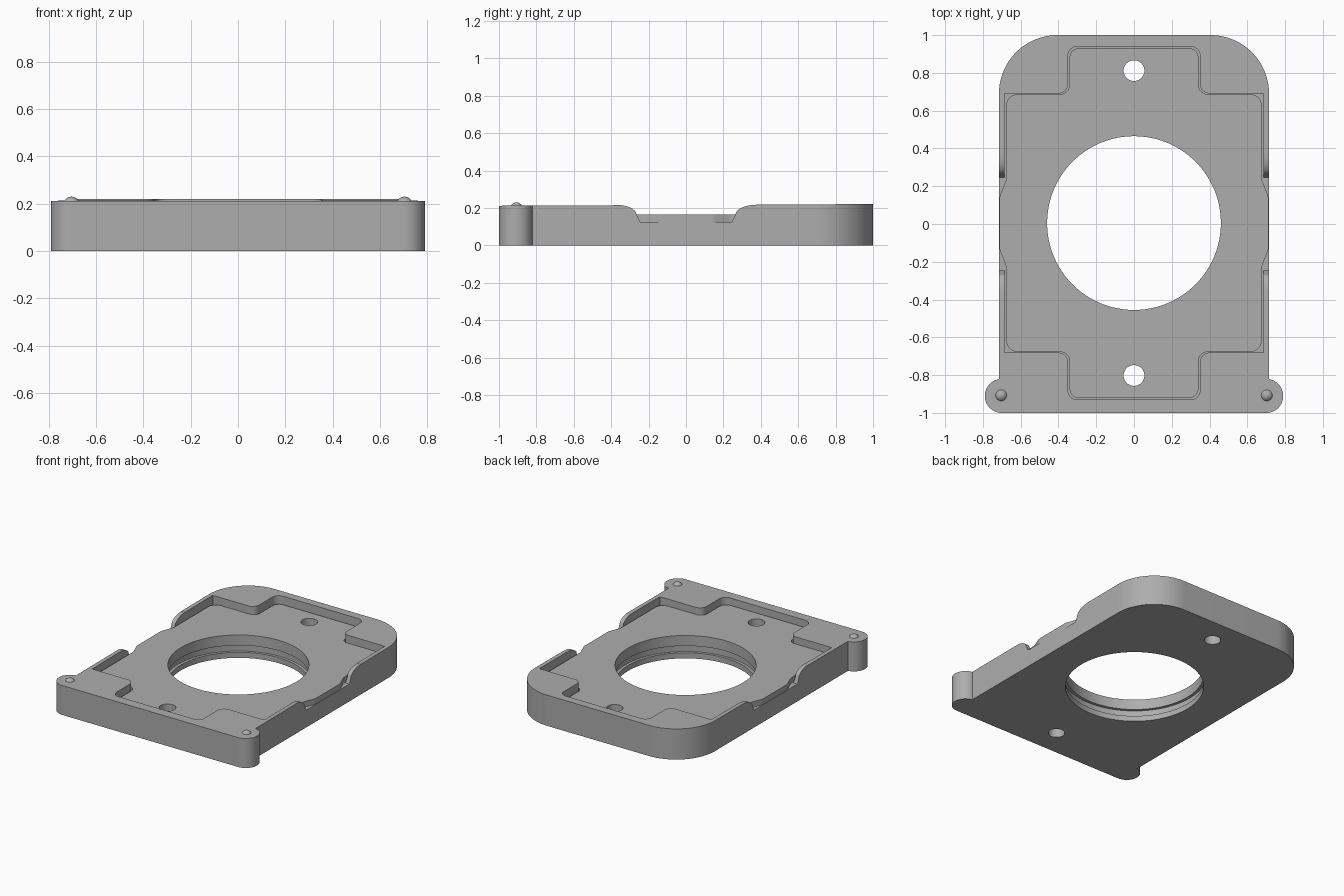
import bpy, math
from mathutils import Vector

cube = bpy.data.objects.get("Cube")
if cube:
    bpy.data.objects.remove(cube, do_unlink=True)

grey = bpy.data.materials.new("mid grey")
grey.use_nodes = True
COLOUR = (0.42, 0.42, 0.42, 1)
grey.diffuse_color = COLOUR
grey.node_tree.nodes["Principled BSDF"].inputs["Base Color"].default_value = COLOUR

MID_Y = 0.005      # centre of the pocket and bore
CHANNEL_Z = 0.125
FLOOR_Z = 0.165


def rounded(corners, steps=10):
    """Turn (x, y, radius) corners into an outline with arcs."""
    out = []
    n = len(corners)
    for i, (x, y, r) in enumerate(corners):
        p = Vector((x, y))
        if r == 0:
            out.append(p)
            continue
        a = (Vector(corners[i - 1][:2]) - p).normalized()
        b = (Vector(corners[(i + 1) % n][:2]) - p).normalized()
        half = a.angle(b) / 2
        centre = p + (a + b).normalized() * (r / math.sin(half))
        start = p + a * (r / math.tan(half)) - centre
        end = p + b * (r / math.tan(half)) - centre
        sweep = start.angle_signed(end)
        for k in range(steps + 1):
            t = -sweep * k / steps
            c, s = math.cos(t), math.sin(t)
            out.append(centre + Vector((start.x * c - start.y * s,
                                        start.x * s + start.y * c)))
    return out


def four_way(quarter):
    """Mirror a quarter outline, running from +x to +y, into a full one."""
    right = [(x, -y, r) for x, y, r in reversed(quarter)] + quarter
    full = right + [(-x, y, r) for x, y, r in reversed(right)]
    return [(x, y + MID_Y, r) for x, y, r in full]


def circle(x, y, r, n=96):
    return [Vector((x + r * math.cos(2 * math.pi * k / n),
                    y + r * math.sin(2 * math.pi * k / n))) for k in range(n)]


def solid(name, lower, upper):
    """Closed solid between two matching loops of points."""
    n = len(lower)
    faces = [list(range(n))[::-1], list(range(n, 2 * n))]
    faces += [[i, (i + 1) % n, (i + 1) % n + n, i + n] for i in range(n)]
    mesh = bpy.data.meshes.new(name)
    mesh.from_pydata(lower + upper, [], faces)
    mesh.materials.append(grey)
    obj = bpy.data.objects.new(name, mesh)
    bpy.context.collection.objects.link(obj)
    return obj


def prism(name, outline, bottom, top):
    """Upright prism; top is a height or a function of y."""
    height = top if callable(top) else (lambda y: top)
    return solid(name, [(p.x, p.y, bottom) for p in outline],
                 [(p.x, p.y, height(p.y)) for p in outline])


def combine(target, tool, operation):
    mod = target.modifiers.new("shape", 'BOOLEAN')
    mod.operation = operation
    mod.solver = 'EXACT'
    mod.object = tool
    bpy.ops.object.select_all(action='DESELECT')
    bpy.context.view_layer.objects.active = target
    target.select_set(True)
    bpy.ops.object.modifier_apply(modifier=mod.name)
    bpy.data.objects.remove(tool, do_unlink=True)


def rim(y):
    return 0.212 + 0.0045 * (y + 1)


# Plate with large rounded corners at the back
plate = prism("base_plate", rounded([
    (0.715, -1, 0.02), (0.715, 1, 0.31),
    (-0.715, 1, 0.31), (-0.715, -1, 0.02)], 24), 0, rim)

# Round ears at the front corners
for side in (-1, 1):
    combine(plate, prism("ear", circle(side * 0.70, -0.91, 0.09, 48), 0, rim), 'UNION')

# Pocket with a tab at each end
pocket = four_way([(0.685, 0.686, 0), (0.35, 0.686, 0.05), (0.35, 0.935, 0.05)])
combine(plate, prism("pocket_cutter", rounded(pocket), CHANNEL_Z, 0.4), 'DIFFERENCE')

# Side notches with rounded shoulders
shoulder = [(0.245, CHANNEL_Z), (0.265, FLOOR_Z)]
shoulder += [(0.375 - 0.11 * math.cos(t), FLOOR_Z + 0.052 * math.sin(t))
             for t in (math.pi / 2 * k / 10 for k in range(1, 11))]
shoulder += [(0.375, 0.4)]
profile = [(-y, z) for y, z in reversed(shoulder)] + shoulder
combine(plate, solid("notch_cutter", [(-1, y, z) for y, z in profile],
                     [(1, y, z) for y, z in profile]), 'DIFFERENCE')

# Raised floor that swells out into the notches
floor = four_way([(0.712, 0.14, 0.08), (0.676, 0.23, 0.08), (0.676, 0.682, 0.06),
                  (0.341, 0.682, 0.05), (0.341, 0.926, 0.05)])
combine(plate, prism("raised_floor", rounded(floor), 0.06, FLOOR_Z), 'UNION')

# Central bore with an inner groove, and two screw holes
combine(plate, prism("bore_cutter", circle(0, MID_Y, 0.46), -0.1, 0.4), 'DIFFERENCE')
combine(plate, prism("groove_cutter", circle(0, MID_Y, 0.48), 0.04, 0.09), 'DIFFERENCE')
for y in (MID_Y - 0.807, MID_Y + 0.807):
    combine(plate, prism("screw_cutter", circle(0, y, 0.055, 40), -0.1, 0.4), 'DIFFERENCE')

bpy.ops.object.select_all(action='DESELECT')
plate.select_set(True)
bpy.context.view_layer.objects.active = plate
bpy.ops.object.shade_smooth_by_angle(angle=math.radians(25))

# Small domed pips on the ears
for side, label in ((1, "left"), (-1, "right")):
    bpy.ops.mesh.primitive_uv_sphere_add(segments=24, ring_count=16, radius=0.034,
                                         location=(side * 0.703, -0.907, 0.196))
    pip = bpy.context.object
    pip.name = label + "_pip"
    pip.data.materials.append(grey)
    bpy.ops.object.shade_smooth()
